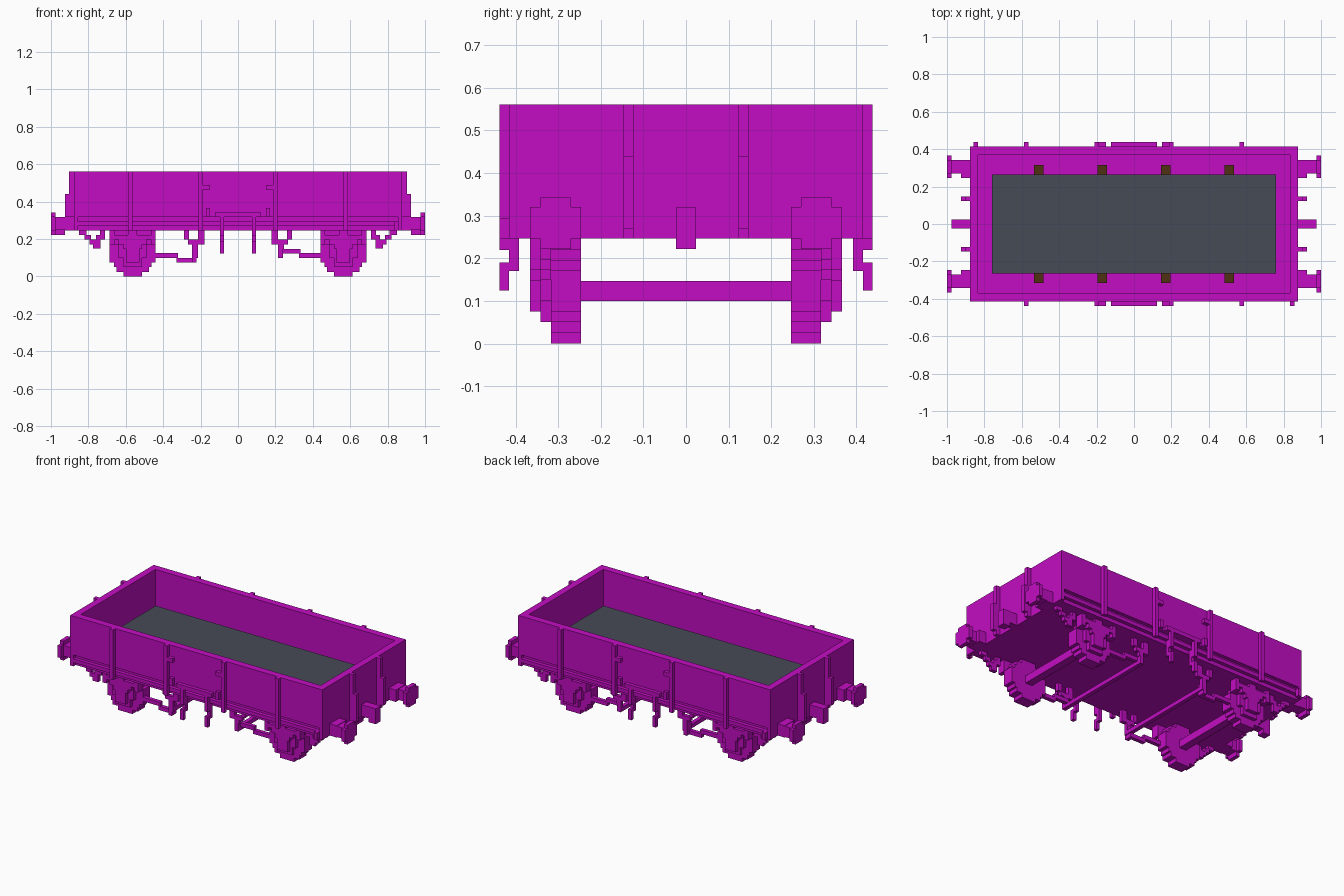
import bpy, bmesh

cube = bpy.data.objects.get("Cube")
if cube:
    bpy.data.objects.remove(cube, do_unlink=True)


def material(name, rgb):
    m = bpy.data.materials.new(name)
    m.use_nodes = True
    m.diffuse_color = (*rgb, 1)
    m.node_tree.nodes["Principled BSDF"].inputs["Base Color"].default_value = (*rgb, 1)
    return m


MAGENTA = material("magenta paint", (0.54, 0.004, 0.54))
GREY = material("slate grey", (0.062, 0.07, 0.093))
BROWN = material("dark brown", (0.08, 0.028, 0.007))


def blocks(name, boxes, mat=MAGENTA, mx=False, my=False):
    """One object from boxes (x0, x1, y0, y1, z0, z1), optionally mirrored."""
    bm = bmesh.new()
    for sx in ((1, -1) if mx else (1,)):
        for sy in ((1, -1) if my else (1,)):
            for x0, x1, y0, y1, z0, z1 in boxes:
                vs = bmesh.ops.create_cube(bm, size=1)["verts"]
                for v in vs:
                    v.co.x = sx * ((x0 + x1) / 2 + v.co.x * (x1 - x0))
                    v.co.y = sy * ((y0 + y1) / 2 + v.co.y * (y1 - y0))
                    v.co.z = (z0 + z1) / 2 + v.co.z * (z1 - z0)
    bmesh.ops.recalc_face_normals(bm, faces=bm.faces)
    me = bpy.data.meshes.new(name)
    bm.to_mesh(me)
    bm.free()
    me.materials.append(mat)
    ob = bpy.data.objects.new(name, me)
    bpy.context.collection.objects.link(ob)
    return ob


def rows(cx, y0, y1, steps):
    """Stack of rows (half width, z0, z1) centred on cx."""
    return [(cx - h, cx + h, y0, y1, a, b) for h, a, b in steps]


# Open body: underframe floor, side walls, end walls
blocks("underframe", [(-.86, .86, -.392, .392, .246, .28)])
blocks("side_walls", [(-.877, .877, .37, .415, .317, .561)], my=True)
blocks("end_walls", [(.834, .877, -.37, .37, .246, .561)], mx=True)

# Recessed solebar with a projecting rail, closed by full corner blocks
blocks("solebars", [(-.86, .86, .37, .392, .246, .317),
                    (-.86, .86, .392, .415, .270, .293)], my=True)
blocks("corner_blocks", [(.855, .877, .37, .415, .246, .317)], mx=True, my=True)

# Raised load bed and the small blocks along its gutters
blocks("load_bed", [(-.758, .758, -.265, .265, .28, .393)], GREY)
blocks("gutter_blocks", [(x - .025, x + .025, .265, .315, .28, .32)
                         for x in (.17, .51)], BROWN, mx=True, my=True)

# Side stanchions and door fittings
blocks("side_stanchions", [(.563, .588, .415, .438, .246, .561),
                           (.187, .212, .415, .438, .246, .561)], mx=True, my=True)
blocks("door_catches", [(.15, .19, .415, .438, .465, .49),
                        (.15, .172, .415, .438, .317, .365)], mx=True, my=True)
blocks("door_bar", [(-.123, .123, .415, .438, .317, .343)], my=True)
blocks("door_springs", [(.074, .096, .415, .438, .22, .33),
                        (.074, .096, .392, .415, .17, .27),
                        (.074, .096, .415, .438, .124, .19)], mx=True, my=True)
blocks("label_clips", [(-.857, -.835, .415, .438, .246, .293),
                       (.835, .857, -.438, -.415, .246, .293)])

# End stanchions, stepped at mid height
blocks("end_stanchions", [(.877, .904, .123, .147, .246, .561),
                          (.904, .926, .123, .147, .27, .44)], mx=True, my=True)

# Coupling hooks
blocks("coupling_hooks", [(.877, .975, -.024, .024, .246, .319),
                          (.926, .975, -.024, .024, .222, .246)], mx=True)

# Buffers: base, shank and stepped round head
blocks("buffers", [(.877, .926, .246, .341, .246, .32),
                   (.926, .975, .27, .341, .25, .317),
                   (.975, 1.0, .246, .366, .246, .32),
                   (.975, 1.0, .27, .341, .222, .343)], mx=True, my=True)

# Wheels as stepped discs, with axles
AX = .563
half_disc = [(.05, 0, .025), (.087, .025, .05), (.1, .05, .075)]
disc = half_disc + [(h, .246 - b, .246 - a) for h, a, b in half_disc] + [(.123, .075, .171)]
blocks("wheels", rows(AX, .246, .317, disc), mx=True, my=True)
blocks("axles", [(AX - .024, AX + .024, -.246, .246, .1, .147)], mx=True)

# Axle guards, axle boxes and leaf springs
blocks("axle_guards", rows(AX, .317, .341, [
    (.123, .222, .25), (.1, .172, .222), (.075, .1, .172), (.05, .05, .1)]),
    mx=True, my=True)
blocks("axle_boxes", rows(AX, .341, .366, [(.037, .075, .172), (.024, .172, .25)]),
       mx=True, my=True)
blocks("leaf_springs", rows(AX, .341, .366, [
    (.05, .147, .172), (.075, .172, .197), (.1, .197, .222)])
    + [(AX + s * .11 - .013, AX + s * .11 + .013, .317, .366, .172, .25) for s in (-1, 1)],
    mx=True, my=True)

# Stepped outer hangers beyond the wheels
blocks("outer_hangers", [(.81, .85, .317, .341, .222, .25),
                         (.785, .82, .317, .341, .197, .222),
                         (.76, .795, .317, .341, .172, .197),
                         (.735, .775, .317, .341, .15, .172),
                         (.735, .76, .317, .341, .15, .222),
                         (.71, .737, .317, .341, .197, .25)], mx=True, my=True)

# Stepped V brackets for the brake shafts
blocks("brake_brackets", [(.262, .288, .317, .341, .197, .25),
                          (.24, .268, .317, .341, .172, .197),
                          (.215, .245, .317, .341, .147, .197),
                          (.18, .215, .317, .341, .172, .25),
                          (.215, .24, .317, .341, .1, .172)], mx=True, my=True)
blocks("brake_shafts", [(.215, .24, -.317, .317, .1, .125)], mx=True)

# Brake rods running to the wheels, lower on one end
blocks("brake_rods", [(.235, .335, .293, .317, .122, .147),
                      (.325, .45, .293, .317, .1, .125),
                      (-.33, -.225, .293, .317, .075, .1),
                      (-.45, -.32, .293, .317, .1, .125),
                      (-.245, -.222, .293, .341, .075, .15)], my=True)
